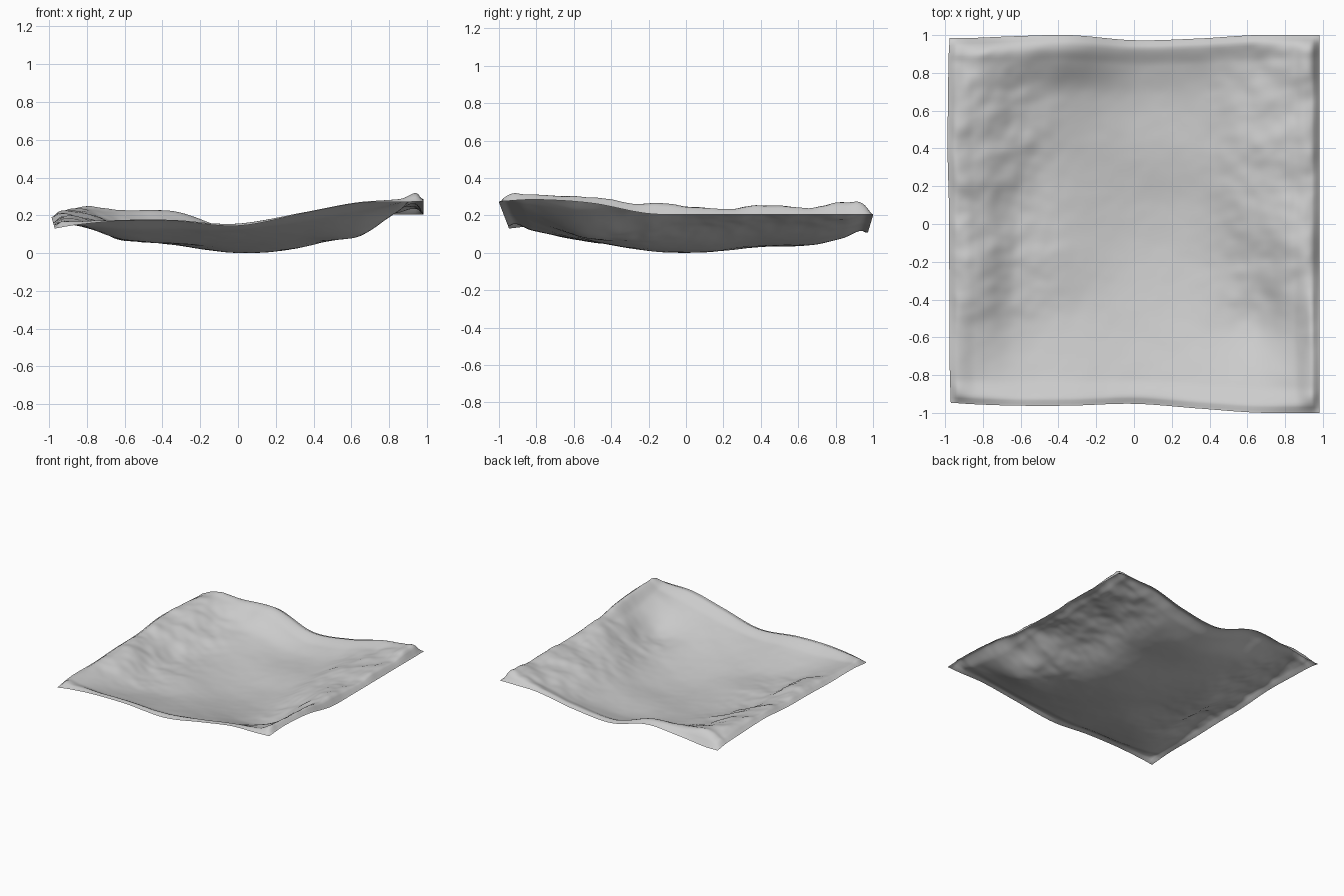
import bpy, bmesh
from mathutils import noise, Vector

if "Cube" in bpy.data.objects:
    bpy.data.objects.remove(bpy.data.objects["Cube"])

# Coarse height chart of the basin (rows run front to back, columns left to right)
XS = [-1, -.88, -.65, -.35, 0, .35, .65, .88, 1]
YS = [-1, -.8, -.5, -.2, .1, .4, .7, .9, 1]
H = [
    [.13, .15, .17, .17, .145, .21, .265, .27, .275],
    [.15, .145, .115, .11, .11, .15, .20, .265, .285],
    [.15, .16, .075, .055, .055, .07, .09, .22, .265],
    [.16, .20, .10, .055, .01, .035, .12, .25, .21],
    [.165, .18, .09, .045, .003, .04, .17, .235, .205],
    [.19, .20, .125, .06, .03, .065, .18, .24, .205],
    [.18, .22, .155, .10, .045, .075, .18, .245, .205],
    [.17, .24, .20, .20, .09, .12, .19, .24, .205],
    [.15, .15, .18, .20, .11, .14, .20, .205, .205],
]
N = 140


def spline(knots, vals, t):
    """Smooth interpolation through unevenly spaced knots."""
    i = 0
    while i < len(knots) - 2 and t > knots[i + 1]:
        i += 1

    def slope(k):
        a, b = max(k - 1, 0), min(k + 1, len(knots) - 1)
        return (vals[b] - vals[a]) / (knots[b] - knots[a])
    h = knots[i + 1] - knots[i]
    s = (t - knots[i]) / h
    return ((2*s**3 - 3*s*s + 1) * vals[i] + (s**3 - 2*s*s + s) * h * slope(i)
            + (3*s*s - 2*s**3) * vals[i + 1] + (s**3 - s*s) * h * slope(i + 1))


def step(a, b, t):
    t = min(max((t - a) / (b - a), 0), 1)
    return t * t * (3 - 2 * t)


def base(u, v):
    return spline(YS, [spline(XS, row, u) for row in H], v)


def lip(t):
    """Narrow crest just inside the rim."""
    return step(0, .04, t) * (1 - step(.04, .14, t))


def height(u, v):
    # Rocky relief on both flanks, fading toward the rim and the smooth floor
    du, dv = 1 - abs(u), 1 - abs(v)
    fade = step(0, .06, du) * step(0, .08, dv)
    rough = step(.3, .65, abs(u)) * step(-.75, -.2, v + .3 * (abs(u) - .6))
    p = Vector((u * 2.8 + v, v * 3.2 - u, 3.7))
    n = noise.fractal(p, 1.1, 2.1, 3)
    crest = .018 * lip(dv) * step(0, .04, du) + (.035 if u > 0 else .015) * lip(du) * step(0, .1, dv)
    return base(u, v) + fade * n * (.005 + .024 * rough) + crest


# Rim leans outward where it is higher
grid = [-1 + 2 * i / N for i in range(N + 1)]
left = [min(.99, .97 + .02 * (base(-1, v) - .13) / .07) for v in grid]
front = [min(1, .95 + .05 * (base(u, -1) - .14) / .13) for u in grid]
back = [min(1, .97 + .03 * (base(u, 1) - .1) / .1) for u in grid]

# Terrain sheet
bm = bmesh.new()
rows = []
for j, v in enumerate(grid):
    rows.append([bm.verts.new((u * (left[j] if u < 0 else .982),
                               v * (front[i] if v < 0 else back[i]),
                               height(u, v))) for i, u in enumerate(grid)])
for j in range(N):
    for i in range(N):
        f = bm.faces.new((rows[j][i], rows[j][i + 1], rows[j + 1][i + 1], rows[j + 1][i]))
        f.smooth = True
low = min(v.co.z for v in bm.verts)
for v in bm.verts:
    v.co.z -= low
mesh = bpy.data.meshes.new("terrain")
bm.to_mesh(mesh)
bm.free()
terrain = bpy.data.objects.new("terrain", mesh)
bpy.context.collection.objects.link(terrain)
